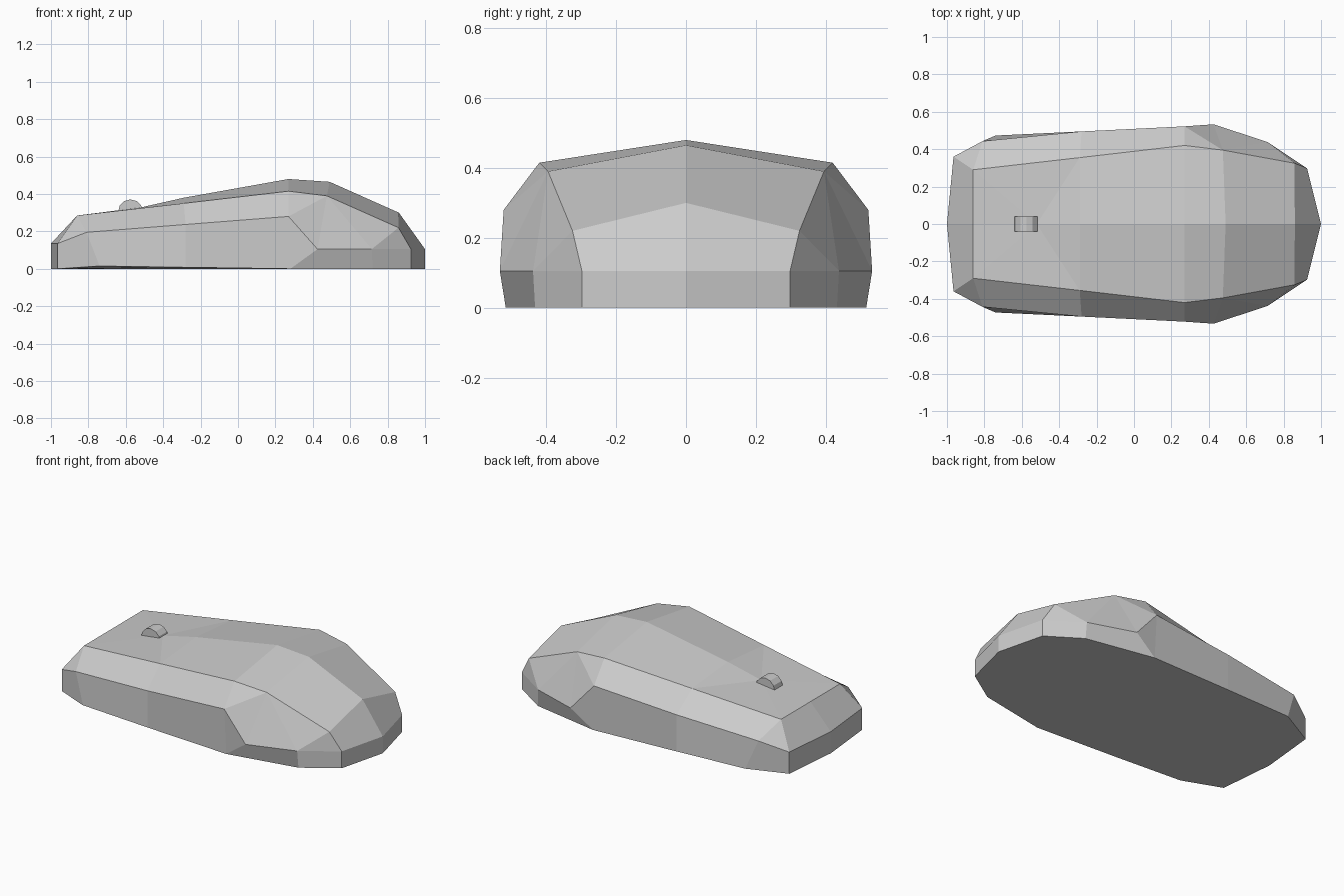
import bpy, bmesh, math

if "Cube" in bpy.data.objects:
    bpy.data.objects.remove(bpy.data.objects["Cube"])

# Mouse shell: half of the body as four rails (c = ridge, s = shoulder, m = side, b = base)
P = {
    'c0': (-1, 0, .135), 'c1': (-.86, 0, .285), 'c2': (-.52, 0, .328), 'c3': (-.29, 0, .38),
    'c4': (.27, 0, .48), 'c5': (.49, 0, .465), 'c6': (.86, 0, .30), 'c7': (1, 0, .105),
    's1': (-.86, .29, .285), 's3': (-.29, .355, .35), 's4': (.27, .42, .415),
    's5': (.475, .395, .39), 's6': (.858, .325, .22), 's7': (.925, .298, .105),
    'm0': (-.965, .36, .135), 'm1': (-.81, .443, .195), 'm3': (-.28, .495, .237),
    'm4': (.27, .522, .28), 'm5': (.425, .533, .105), 'm6': (.715, .438, .105),
    'b': (-1, 0, 0), 'b0': (-.965, .36, 0), 'b1': (-.74, .473, .015), 'b3': (-.28, .495, .008),
    'b4': (.28, .516, 0), 'b6': (.72, .432, 0), 'b7': (.925, .298, 0), 'b8': (1, 0, 0),
}
F = ("b c0 m0 b0,c0 c1 s1 m0,m0 s1 m1,m0 m1 b1 b0,"            # nose
     "c1 c2 s1,c2 s3 s1,c2 c3 s3,c3 c4 s4 s3,c4 c5 s5 s4,c5 c6 s6 s5,c6 c7 s7 s6,c7 b8 b7 s7,"  # top and tail
     "s1 s3 m3 m1,s3 s4 m4 m3,m1 m3 b3 b1,m3 m4 b4 b3,"        # side
     "s4 s5 m4,m4 s5 m5,m4 m5 b4,s5 m6 m5,s5 s6 m6,s6 s7 m6,m5 m6 b6 b4,m6 s7 b7 b6,"  # rear corner
     "b b0 b1 b3 b4 b6 b7 b8")                                 # underside

bm = bmesh.new()
V = {k: bm.verts.new(p) for k, p in P.items()}
for f in F.split(','):
    bm.faces.new([V[k] for k in f.split()])

# Mirror to the other side
geom = bm.verts[:] + bm.edges[:] + bm.faces[:]
dup = bmesh.ops.duplicate(bm, geom=geom)['geom']
for v in dup:
    if isinstance(v, bmesh.types.BMVert):
        v.co.y *= -1
bmesh.ops.remove_doubles(bm, verts=bm.verts[:], dist=1e-4)
bmesh.ops.recalc_face_normals(bm, faces=bm.faces[:])
me = bpy.data.meshes.new("mouse_shell")
bm.to_mesh(me)
bm.free()
bpy.context.collection.objects.link(bpy.data.objects.new("mouse_shell", me))

# Scroll wheel
bpy.ops.mesh.primitive_cylinder_add(vertices=12, radius=.066, depth=.08,
                                    location=(-.575, 0, .305), rotation=(math.pi / 2, 0, 0))
bpy.context.object.name = "scroll_wheel"
